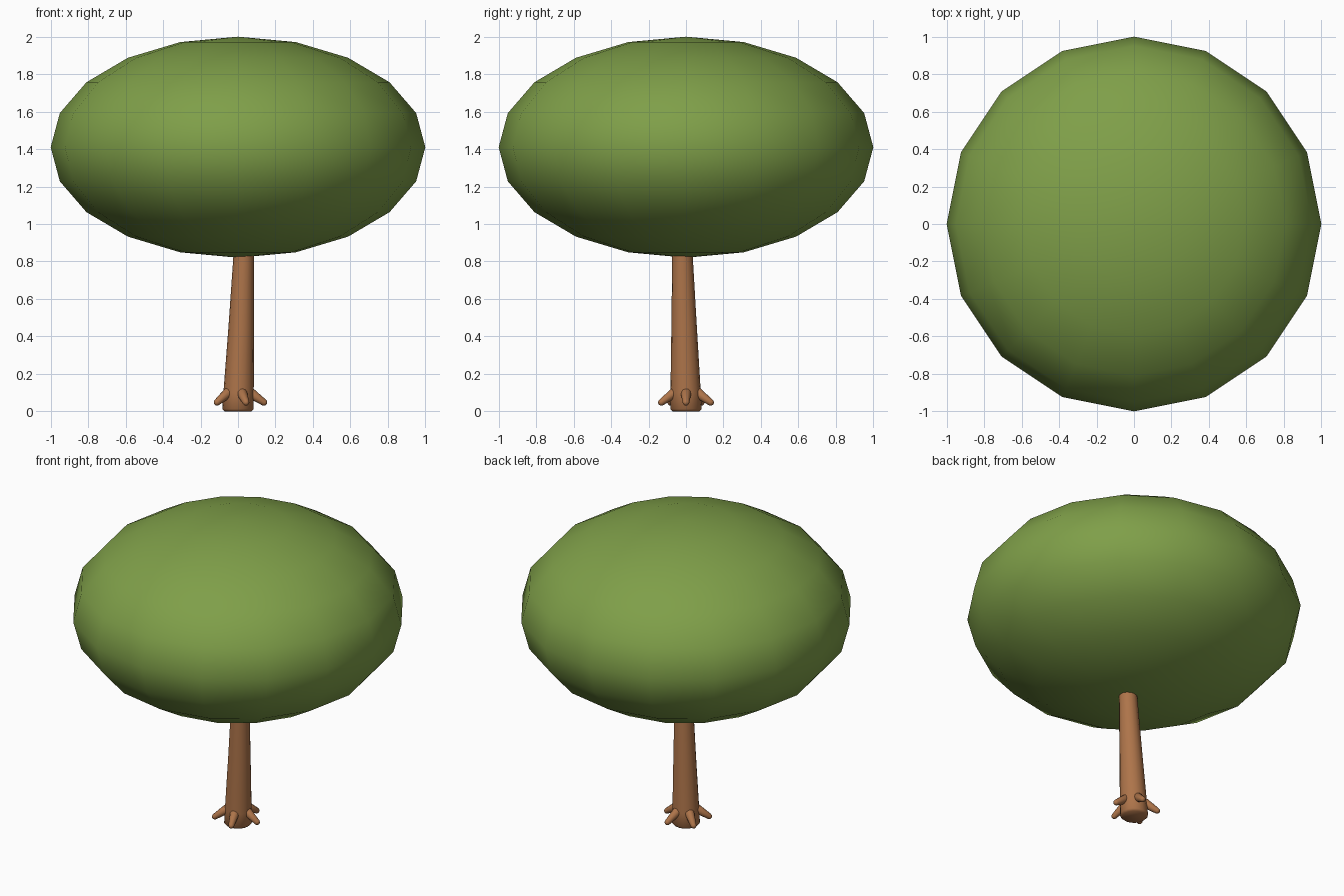
import bpy, bmesh, math
from mathutils import Vector

if "Cube" in bpy.data.objects:
    bpy.data.objects.remove(bpy.data.objects["Cube"])


def material(name, color):
    m = bpy.data.materials.new(name)
    m.use_nodes = True
    m.diffuse_color = color
    bsdf = m.node_tree.nodes["Principled BSDF"]
    bsdf.inputs["Base Color"].default_value = color
    bsdf.inputs["Roughness"].default_value = 0.8
    return m


leaf_green = material("leaf_green", (0.212, 0.347, 0.066, 1))
bark_brown = material("bark_brown", (0.42, 0.175, 0.068, 1))


def finish(bm, name, mat, smooth=180):
    bmesh.ops.recalc_face_normals(bm, faces=bm.faces)
    mesh = bpy.data.meshes.new(name)
    bm.to_mesh(mesh)
    bm.free()
    mesh.materials.append(mat)
    ob = bpy.data.objects.new(name, mesh)
    bpy.context.collection.objects.link(ob)
    bpy.ops.object.select_all(action="DESELECT")
    bpy.context.view_layer.objects.active = ob
    ob.select_set(True)
    bpy.ops.object.shade_smooth_by_angle(angle=math.radians(smooth))
    return ob


def capsule(name, start, end, r_start, r_end):
    """Tapered round-ended limb between two points."""
    start, end = Vector(start), Vector(end)
    turn = (end - start).to_track_quat("Z", "Y")
    bm = bmesh.new()
    bmesh.ops.create_uvsphere(bm, u_segments=12, v_segments=9, radius=1)
    for v in bm.verts:
        base, r = (end, r_end) if v.co.z > 0 else (start, r_start)
        v.co = base + turn @ (v.co * r)
    return finish(bm, name, bark_brown)


# Canopy: flattened faceted-outline sphere
bm = bmesh.new()
bmesh.ops.create_uvsphere(bm, u_segments=16, v_segments=10, radius=1)
for v in bm.verts:
    v.co.z = v.co.z * 0.59 + 1.41
finish(bm, "canopy", leaf_green)

# Trunk: leaning tapered column, rows of (height, radius, x, y)
rows = [(0.0, 0.072, 0, 0), (0.012, 0.084, 0, 0), (0.1, 0.081, 0.003, -0.002),
        (0.45, 0.068, 0.017, -0.01), (0.88, 0.053, 0.032, -0.02)]
SIDES = 16
bm = bmesh.new()
rings = []
for z, r, cx, cy in rows:
    angles = [math.tau * i / SIDES for i in range(SIDES)]
    rings.append([bm.verts.new((cx + r * math.cos(a), cy + r * math.sin(a), z))
                  for a in angles])
for low, high in zip(rings, rings[1:]):
    for i in range(SIDES):
        j = (i + 1) % SIDES
        bm.faces.new((low[i], low[j], high[j], high[i]))
bm.faces.new(rings[0])
bm.faces.new(rings[-1])
finish(bm, "trunk", bark_brown, 50)

# Roots: five stubby limbs around the base
for i in range(5):
    a = math.tau * i / 5
    out = Vector((math.cos(a), math.sin(a), 0))
    capsule(f"root_{i + 1}", out * 0.07 + Vector((0, 0, 0.095)),
            out * 0.138 + Vector((0, 0, 0.048)), 0.029, 0.018)

# Branch stub rising into the canopy
capsule("branch", (0.02, 0.0, 0.83), (-0.05, 0.05, 0.95), 0.036, 0.025)
